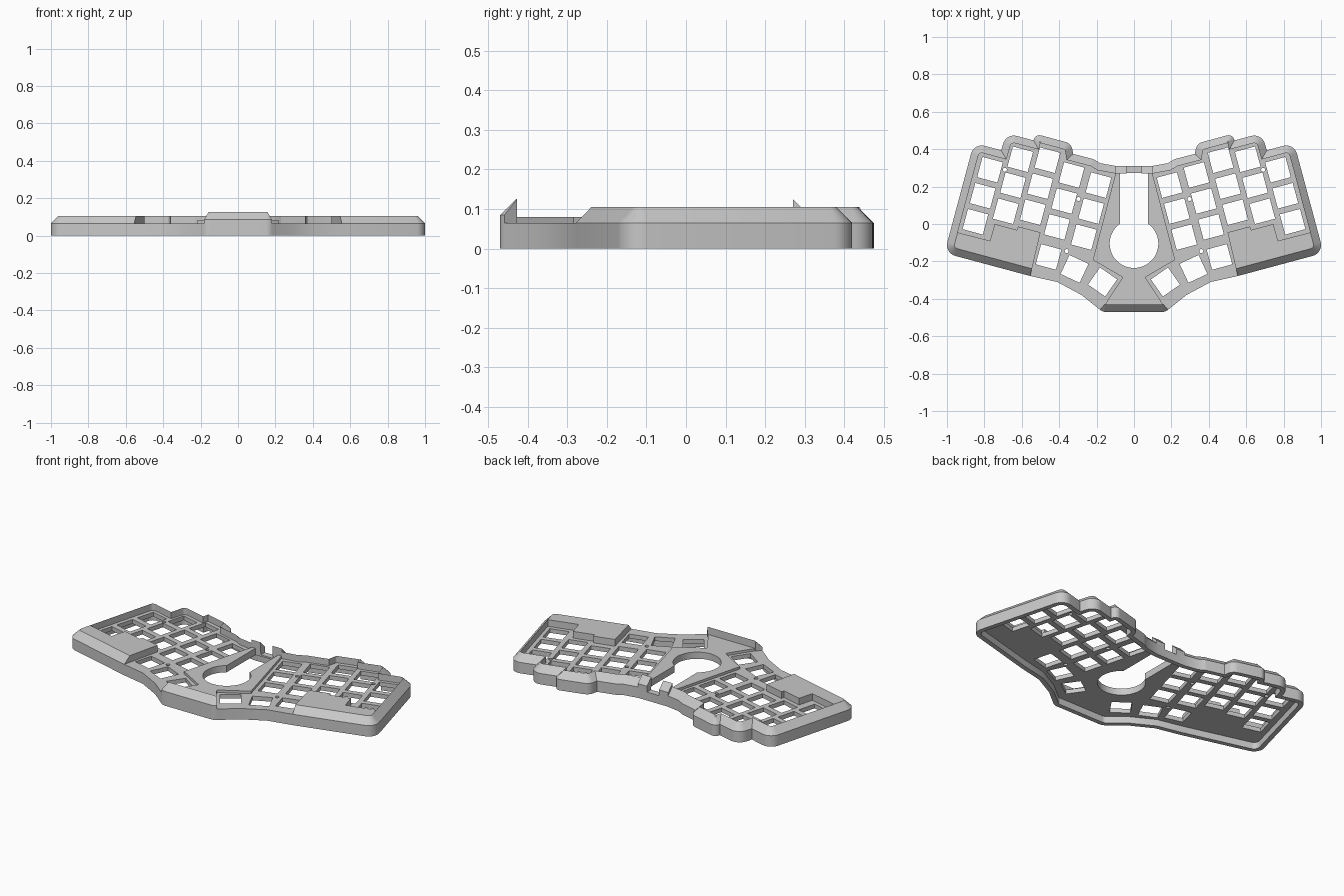
import bpy, bmesh, math
from mathutils import Vector

cube = bpy.data.objects.get("Cube")
if cube:
    bpy.data.objects.remove(cube)

mat = bpy.data.materials.new("case grey")
mat.use_nodes = True
GREY = (0.58, 0.58, 0.58, 1)
mat.diffuse_color = GREY
mat.node_tree.nodes["Principled BSDF"].inputs["Base Color"].default_value = GREY

PLATE, RIM, DECK, FENCE = 0.065, 0.105, 0.08, 0.125
BEVEL, TILT = 0.04, math.radians(15)


def fillet(corner, before, after, r, n=7):
    """Points of an arc that rounds one corner."""
    c = Vector(corner)
    a, b = (Vector(before) - c).normalized(), (Vector(after) - c).normalized()
    half = a.angle(b) / 2
    centre = c + (a + b).normalized() * r / math.sin(half)
    start = c + a * r / math.tan(half) - centre
    end = c + b * r / math.tan(half) - centre
    sweep = start.angle(end)
    return [centre + (start * math.sin(sweep * (1 - i / n)) + end * math.sin(sweep * i / n))
            / math.sin(sweep) for i in range(n + 1)]


def offset(path, d):
    """Shift a path inwards (to its left) with mitred joints."""
    out = []
    for i, p in enumerate(path):
        dirs = [(path[j + 1] - path[j]).normalized()
                for j in (i - 1, i) if 0 <= j < len(path) - 1]
        normals = [Vector((-v.y, v.x)) for v in dirs]
        m = sum(normals, Vector((0, 0))).normalized()
        out.append(p + m * d / max(m.dot(normals[0]), 0.5))
    return out


def make(name, bm):
    bmesh.ops.recalc_face_normals(bm, faces=bm.faces)
    mesh = bpy.data.meshes.new(name)
    bm.to_mesh(mesh)
    bm.free()
    obj = bpy.data.objects.new(name, mesh)
    bpy.context.collection.objects.link(obj)
    mesh.materials.append(mat)
    return obj


def add_prism(bm, pts, z0, z1):
    low = [bm.verts.new((p[0], p[1], z0)) for p in pts]
    high = [bm.verts.new((p[0], p[1], z1)) for p in pts]
    bm.faces.new(low[::-1])
    bm.faces.new(high)
    for i in range(len(pts)):
        j = (i + 1) % len(pts)
        bm.faces.new((low[i], low[j], high[j], high[i]))


def prism(name, pts, z0, z1):
    bm = bmesh.new()
    add_prism(bm, pts, z0, z1)
    return make(name, bm)


def wedge(name, outer, inner, shoulder, top):
    """Wall with a sloping outer top, swept between two matching paths."""
    bm = bmesh.new()
    rings = []
    for o, i in zip(outer, inner):
        section = [(o, PLATE), (i, PLATE), (i, top)]
        if shoulder > PLATE:
            section.append((o, shoulder))
        rings.append([bm.verts.new((p.x, p.y, z)) for p, z in section])
    for a, b in zip(rings, rings[1:]):
        for k in range(len(a)):
            n = (k + 1) % len(a)
            bm.faces.new((a[k], a[n], b[n], b[k]))
    bm.faces.new(rings[0])
    bm.faces.new(rings[-1][::-1])
    return make(name, bm)


def cut(obj, cutter):
    mod = obj.modifiers.new("cut", 'BOOLEAN')
    mod.operation, mod.solver, mod.object = 'DIFFERENCE', 'EXACT', cutter
    bpy.context.view_layer.objects.active = obj
    bpy.ops.object.modifier_apply(modifier="cut")


def finish(obj):
    """Open the part at the centre plane, mirror it and shade it."""
    bm = bmesh.new()
    bm.from_mesh(obj.data)
    middle = [f for f in bm.faces if all(abs(v.co.x) < 1e-4 for v in f.verts)]
    bmesh.ops.delete(bm, geom=middle, context='FACES')
    bm.to_mesh(obj.data)
    bm.free()
    obj.modifiers.new("mirror", 'MIRROR')
    bpy.ops.object.select_all(action='DESELECT')
    obj.select_set(True)
    bpy.context.view_layer.objects.active = obj
    bpy.ops.object.shade_smooth_by_angle(angle=math.radians(25))


# Left half outline: x, y, corner radius, from front centre to back centre
corners = [(0, -0.47, 0), (0.168, -0.47, 0.05), (0.28, -0.38, 0), (0.41, -0.31, 0),
           (0.555, -0.278, 0), (1.0135, -0.155, 0.06), (0.856, 0.4335, 0.06),
           (0.71, 0.394, 0), (0.684, 0.486, 0.06), (0.537, 0.447, 0),
           (0.527, 0.482, 0.032), (0.335, 0.43, 0.05), (0.325, 0.375, 0),
           (0.215, 0.346, 0.045), (0.18, 0.325, 0), (0.095, 0.31, 0), (0, 0.31, 0)]
outline, first = [], []
for i, (x, y, r) in enumerate(corners):
    first.append(len(outline))
    if r:
        outline += fillet((x, y), corners[i - 1][:2], corners[i + 1][:2], r)
    else:
        outline.append(Vector((x, y)))
inset = offset(outline, BEVEL)

# Plate with its outer wall, hollow below
plate = prism("switch_plate", outline, 0, PLATE)
hollow = offset(outline, 0.027)
cavity = prism("cavity_cutter", hollow + [(-0.1, hollow[-1].y), (-0.1, hollow[0].y)], -0.1, 0.04)

# Key holes: three rows in five columns, then the thumb cluster
holes = bmesh.new()


def key_hole(x, y, angle, size=0.112):
    ring = [(x + size * 0.7071 * math.cos(angle + math.pi * (k + 0.5) / 2),
             y + size * 0.7071 * math.sin(angle + math.pi * (k + 0.5) / 2)) for k in range(4)]
    add_prism(holes, ring, -0.1, 0.2)


for x, y in [(0.77, 0.29), (0.608, 0.346), (0.463, 0.341), (0.334, 0.262), (0.19, 0.208)]:
    for row in range(3):
        key_hole(x + 0.039 * row, y - 0.139 * row, TILT)
for x, y, deg in [(0.457, -0.176, 15), (0.318, -0.24, 25), (0.168, -0.31, 35)]:
    key_hole(x, y, math.radians(deg))

# Screw holes
for x, y in [(0.69, 0.29), (0.297, 0.134), (0.36, -0.145)]:
    add_prism(holes, [(x + 0.011 * math.cos(k * math.pi / 6), y + 0.011 * math.sin(k * math.pi / 6))
                      for k in range(12)], -0.1, 0.2)
holes = make("hole_cutter", holes)

# Ball socket with the slot behind it
R, CY, SLOT = 0.13, -0.105, 0.075
a0, a1 = -math.pi / 2 - 0.3, math.acos(SLOT / R)
socket = [(R * math.cos(a0 + (a1 - a0) * k / 28), CY + R * math.sin(a0 + (a1 - a0) * k / 28))
          for k in range(29)]
socket = prism("socket_cutter", socket + [(SLOT, 0.272), (-0.04, 0.272)], -0.1, 0.3)

# Cable notch in the back wall
notch = prism("notch_cutter", [(-0.1, 0.26), (0.04, 0.26), (0.04, 0.4), (-0.1, 0.4)], 0.05, 0.3)

# Raised deck around the socket
deck = prism("socket_deck", [(0, inset[0].y), (0.155, inset[0].y), (0.06, -0.285),
                             (0.22, -0.192), (0.098, 0.272), (0, 0.272)], PLATE, DECK)
for cutter in (cavity, holes, socket, notch):
    cut(plate, cutter)
cut(deck, socket)
cut(deck, notch)

# Bevelled rim around the keys
a, b = first[4], first[15] + 1
rim = wedge("key_rim", outline[a:b], inset[a:b], PLATE, RIM)

# Palm side block with a stepped inner edge
pod = prism("corner_block", inset[a:first[6]] + [
    (0.943, -0.045), (0.77, -0.09), (0.745, 0.0), (0.625, -0.032), (0.62, -0.013),
    (0.50, -0.045)], PLATE, RIM)

# Taller fences in front of and behind the socket
front = wedge("front_fence", outline[:first[2]], inset[:first[2]], 0.085, FENCE)
back_outer = [Vector((0.1, 0.31)), Vector((0.04, 0.31))]
back_inner = [Vector((0.1, 0.27)), Vector((0.04, 0.27))]
back = wedge("back_fence", back_outer, back_inner, 0.085, FENCE)

for cutter in (cavity, holes, socket, notch):
    bpy.data.objects.remove(cutter)
for part in (plate, deck, rim, pod, front, back):
    finish(part)
